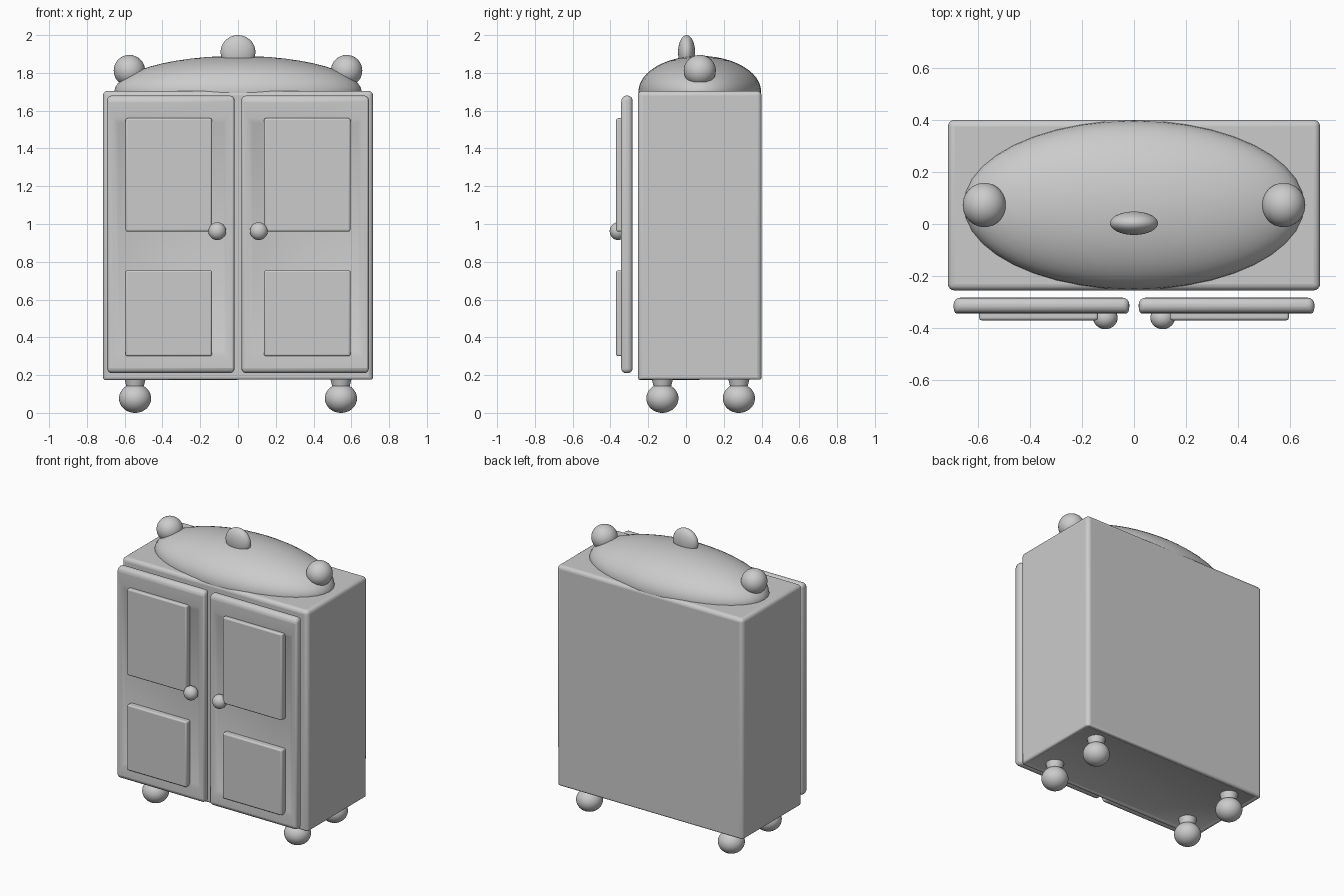
import bpy, bmesh, math
from mathutils import Matrix, Vector

cube = bpy.data.objects.get("Cube")
if cube:
    bpy.data.objects.remove(cube, do_unlink=True)

GREY = (0.6, 0.6, 0.6, 1)
grey = bpy.data.materials.new("plain_grey")
grey.use_nodes = True
grey.diffuse_color = GREY
grey.node_tree.nodes["Principled BSDF"].inputs["Base Color"].default_value = GREY


def finish(name, bm, bevel=0, segments=4):
    """Turn a bmesh into a smooth, optionally rounded object."""
    bmesh.ops.recalc_face_normals(bm, faces=bm.faces)
    mesh = bpy.data.meshes.new(name)
    bm.to_mesh(mesh)
    bm.free()
    mesh.materials.append(grey)
    obj = bpy.data.objects.new(name, mesh)
    bpy.context.collection.objects.link(obj)
    if bevel:
        mod = obj.modifiers.new("rounding", 'BEVEL')
        mod.width, mod.segments = bevel, segments
        mod.limit_method, mod.angle_limit = 'ANGLE', math.radians(60)
    bpy.ops.object.select_all(action='DESELECT')
    bpy.context.view_layer.objects.active = obj
    obj.select_set(True)
    bpy.ops.object.shade_smooth_by_angle(angle=math.radians(40))
    return obj


def box_mesh(low, high):
    low, high = Vector(low), Vector(high)
    bm = bmesh.new()
    size = Matrix.Diagonal((*(high - low), 1))
    bmesh.ops.create_cube(bm, size=1, matrix=Matrix.Translation((low + high) / 2) @ size)
    return bm


def face_towards(bm, direction):
    bm.normal_update()
    return max(bm.faces, key=lambda f: f.normal.dot(Vector(direction)))


def ellipsoid(name, centre, radii):
    bm = bmesh.new()
    matrix = Matrix.Translation(centre) @ Matrix.Diagonal((*radii, 1))
    bmesh.ops.create_uvsphere(bm, u_segments=40, v_segments=24, radius=1, matrix=matrix)
    return finish(name, bm)


# Cabinet body with a shallow recess underneath
bm = box_mesh((-0.715, -0.255, 0.165), (0.715, 0.4, 1.705))
base = face_towards(bm, (0, 0, -1))
bmesh.ops.inset_individual(bm, faces=[base], thickness=0.05)
bmesh.ops.translate(bm, verts=base.verts, vec=(0, 0, 0.02))
finish("cabinet_body", bm, 0.025)

# Domed top with its finials
ellipsoid("domed_top", (0, 0.073, 1.70), (0.655, 0.325, 0.19))
ellipsoid("centre_finial", (0, 0.003, 1.91), (0.092, 0.045, 0.09))

for side, s in (("right", -1), ("left", 1)):
    ellipsoid(side + "_finial", (s * 0.575, 0.073, 1.812), (0.083, 0.085, 0.083))

    # Door slab with a shallow sunken field
    inner, outer = s * 0.018, s * 0.693
    bm = box_mesh((min(inner, outer), -0.343, 0.21), (max(inner, outer), -0.283, 1.68))
    front = face_towards(bm, (0, -1, 0))
    bmesh.ops.inset_individual(bm, faces=[front], thickness=0.05)
    for v in front.verts:
        v.co.z = 1.56 if v.co.z > 1 else 0.3
    bmesh.ops.inset_individual(bm, faces=[front], thickness=0.035)
    bmesh.ops.translate(bm, verts=front.verts, vec=(0, 0.014, 0))
    finish(side + "_door", bm, 0.026)

    # Raised panels and knob
    for level, z0, z1 in (("upper", 0.96, 1.56), ("lower", 0.3, 0.755)):
        a, b = sorted((s * 0.138, s * 0.595))
        finish(f"{side}_{level}_panel", box_mesh((a, -0.37, z0), (b, -0.32, z1)), 0.01, 3)
    ellipsoid(side + "_knob", (s * 0.11, -0.36, 0.962), (0.047, 0.044, 0.047))

    # Ball feet with short necks
    for end, y in (("front", -0.125), ("back", 0.28)):
        ellipsoid(f"{side}_{end}_foot", (s * 0.545, y, 0.077), (0.085, 0.085, 0.077))
        bm = bmesh.new()
        bmesh.ops.create_cone(bm, cap_ends=True, segments=32, radius1=0.045, radius2=0.06,
                              depth=0.06, matrix=Matrix.Translation((s * 0.545, y, 0.165)))
        finish(f"{side}_{end}_foot_neck", bm)
